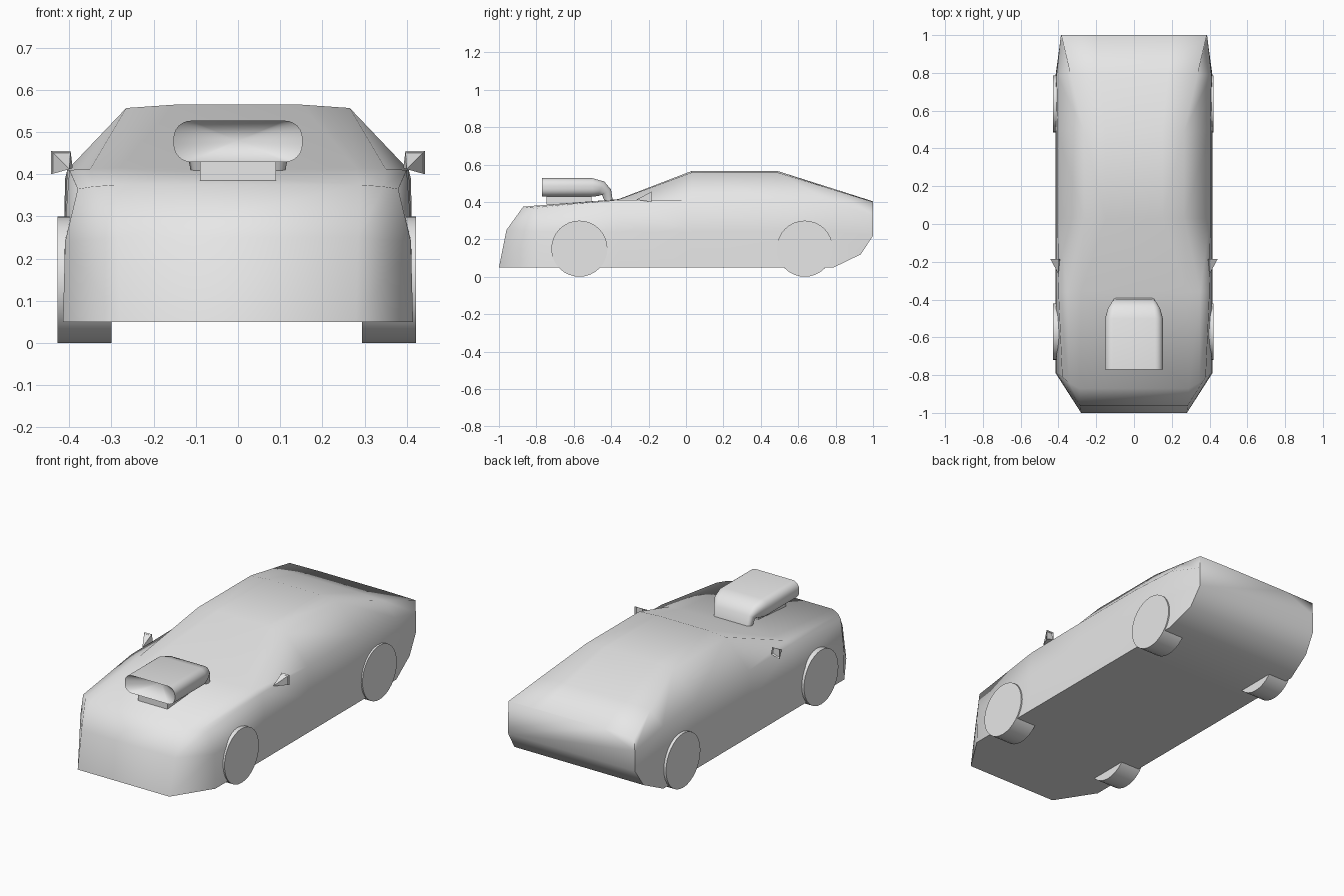
import bpy
import bmesh
import math
from mathutils import Matrix, Vector

default_cube = bpy.data.objects.get("Cube")
if default_cube:
    bpy.data.objects.remove(default_cube, do_unlink=True)

GREY = (0.8, 0.8, 0.8, 1.0)
paint = bpy.data.materials.new("plain grey")
paint.use_nodes = True
paint.diffuse_color = GREY
for node in paint.node_tree.nodes:
    if node.type == 'BSDF_PRINCIPLED':
        node.inputs["Base Color"].default_value = GREY


def finish(bm, name, angle):
    """Turn a bmesh into a named, painted, smooth shaded object."""
    bmesh.ops.recalc_face_normals(bm, faces=bm.faces[:])
    mesh = bpy.data.meshes.new(name)
    bm.to_mesh(mesh)
    bm.free()
    mesh.materials.append(paint)
    obj = bpy.data.objects.new(name, mesh)
    bpy.context.collection.objects.link(obj)
    bpy.ops.object.select_all(action='DESELECT')
    obj.select_set(True)
    bpy.context.view_layer.objects.active = obj
    bpy.ops.object.shade_smooth_by_angle(angle=math.radians(angle))
    return obj


def pair(bm, x, y, z):
    """A vertex and its mirror image."""
    return bm.verts.new((x, y, z)), bm.verts.new((-x, y, z))


def station(bm, y, top, edge, shoulder, middle, bottom):
    return [pair(bm, x, y, z) for x, z in (top, edge, shoulder, middle, bottom)]


def both_sides(bm, *pairs):
    for side in (0, 1):
        bm.faces.new([p[side] for p in pairs])


def across(bm, *pairs):
    bm.faces.new([p[0] for p in pairs] + [p[1] for p in reversed(pairs)])


# Car body: half sections from nose to tail, each top, edge, shoulder, middle, bottom
def build_body():
    bm = bmesh.new()
    sill = (0.415, 0.05)
    waist = (0.413, 0.24)
    nose = [pair(bm, 0.29, -0.87, 0.375), pair(bm, 0.345, -0.84, 0.371),
            pair(bm, 0.38, -0.81, 0.365), pair(bm, 0.41, -0.79, 0.24),
            pair(bm, 0.415, -0.79, 0.05)]
    cowl = station(bm, -0.36, (0.28, 0.415), (0.35, 0.413), (0.4, 0.41), waist, sill)
    roof = [station(bm, y, (0.15, 0.565), (0.265, 0.557), (0.405, 0.41), waist, sill)
            for y in (0.03, 0.49)]
    deck = station(bm, 0.79, (0.18, 0.47), (0.336, 0.465), (0.41, 0.39), waist, sill)
    sections = [nose, cowl, *roof, deck]
    for a, b in zip(sections, sections[1:]):
        across(bm, a[0], b[0])
        for i in range(len(a) - 1):
            both_sides(bm, a[i], a[i + 1], b[i + 1], b[i])

    # nose panel
    brow = pair(bm, 0.285, -0.96, 0.25)
    lip = pair(bm, 0.28, -1, 0.05)
    across(bm, nose[0], brow)
    across(bm, brow, lip)
    both_sides(bm, nose[0], nose[1], nose[2], nose[3], brow)
    both_sides(bm, nose[3], nose[4], lip, brow)

    # tail panel and undercut
    tail = [pair(bm, x, 1, z) for x, z in
            ((0.2, 0.403), (0.385, 0.4), (0.387, 0.33), (0.387, 0.22))]
    under = pair(bm, 0.395, 0.935, 0.12)
    across(bm, deck[0], tail[0])
    for i in range(len(tail) - 1):
        both_sides(bm, deck[i], deck[i + 1], tail[i + 1], tail[i])
    both_sides(bm, deck[3], deck[4], under, tail[3])
    across(bm, *tail)
    across(bm, tail[3], under)
    across(bm, under, deck[4])

    # flat floor
    across(bm, lip, *[s[4] for s in sections])
    finish(bm, "car_body", 76)


# Wheels: plain discs that stand slightly proud of the body
def build_wheel(name, x, y):
    bm = bmesh.new()
    radius = 0.15
    turn = Matrix.Translation((x, y, radius)) @ Matrix.Rotation(math.pi / 2, 4, 'Y')
    bmesh.ops.create_cone(bm, cap_ends=True, segments=32, radius1=radius,
                          radius2=radius, depth=0.127, matrix=turn)
    finish(bm, name, 40)


# Rounded rectangle used for the air scoop sections
def rounded_outline(half_width, half_height, steps=6):
    r = half_height * 0.85
    points = []
    for quarter in range(4):
        sx = 1 if quarter in (0, 3) else -1
        sy = 1 if quarter < 2 else -1
        for i in range(steps + 1):
            a = (quarter + i / steps) * math.pi / 2
            points.append((sx * (half_width - r) + r * math.cos(a),
                           sy * (half_height - r) + r * math.sin(a)))
    return points


# Air scoop: wide tube that narrows and bends down into the hood
def build_scoop():
    bm = bmesh.new()
    path = ((-0.77, 0.478, 0, 0.153, 0.049), (-0.5, 0.478, 0, 0.153, 0.049),
            (-0.455, 0.47, 25, 0.14, 0.043), (-0.425, 0.452, 60, 0.12, 0.028),
            (-0.41, 0.395, 85, 0.11, 0.02))
    rings = []
    for y, z, tilt, width, height in path:
        t = math.radians(tilt)
        rings.append([bm.verts.new((u, y + v * math.sin(t), z + v * math.cos(t)))
                      for u, v in rounded_outline(width, height)])
    count = len(rings[0])
    for a, b in zip(rings, rings[1:]):
        for i in range(count):
            j = (i + 1) % count
            bm.faces.new((a[i], a[j], b[j], b[i]))
    # funnel shaped mouth
    throat = bm.verts.new((0, -0.67, 0.48))
    for i in range(count):
        bm.faces.new((rings[0][i], rings[0][(i + 1) % count], throat))
    bm.faces.new(rings[-1])
    finish(bm, "air_scoop", 50)


# Block that carries the scoop
def build_scoop_base():
    bm = bmesh.new()
    place = Matrix.Translation((0, -0.625, 0.41)) @ Matrix.Diagonal((0.18, 0.24, 0.05, 1))
    bmesh.ops.create_cube(bm, size=1, matrix=place)
    finish(bm, "scoop_base", 30)


# Door mirrors: small pyramids with a recessed glass facing back
def build_mirror(name, side):
    bm = bmesh.new()
    tip = bm.verts.new((side * 0.4, -0.265, 0.412))
    rim = [bm.verts.new((side * x, -0.185, z)) for x, z in
           ((0.392, 0.415), (0.443, 0.4), (0.443, 0.455), (0.397, 0.455))]
    for i in range(4):
        bm.faces.new((rim[i], rim[(i + 1) % 4], tip))
    glass = bm.faces.new(rim)
    bmesh.ops.recalc_face_normals(bm, faces=bm.faces[:])
    bmesh.ops.inset_region(bm, faces=[glass], thickness=0.005)
    bmesh.ops.translate(bm, verts=glass.verts[:], vec=Vector((0, -0.008, 0)))
    finish(bm, name, 30)


build_body()
build_scoop()
build_scoop_base()
for label, side in (("left", 1), ("right", -1)):
    build_mirror(label + "_mirror", side)
    x = side * 0.361 - 0.003
    build_wheel(label + "_front_wheel", x, -0.57)
    build_wheel(label + "_rear_wheel", x, 0.635)
